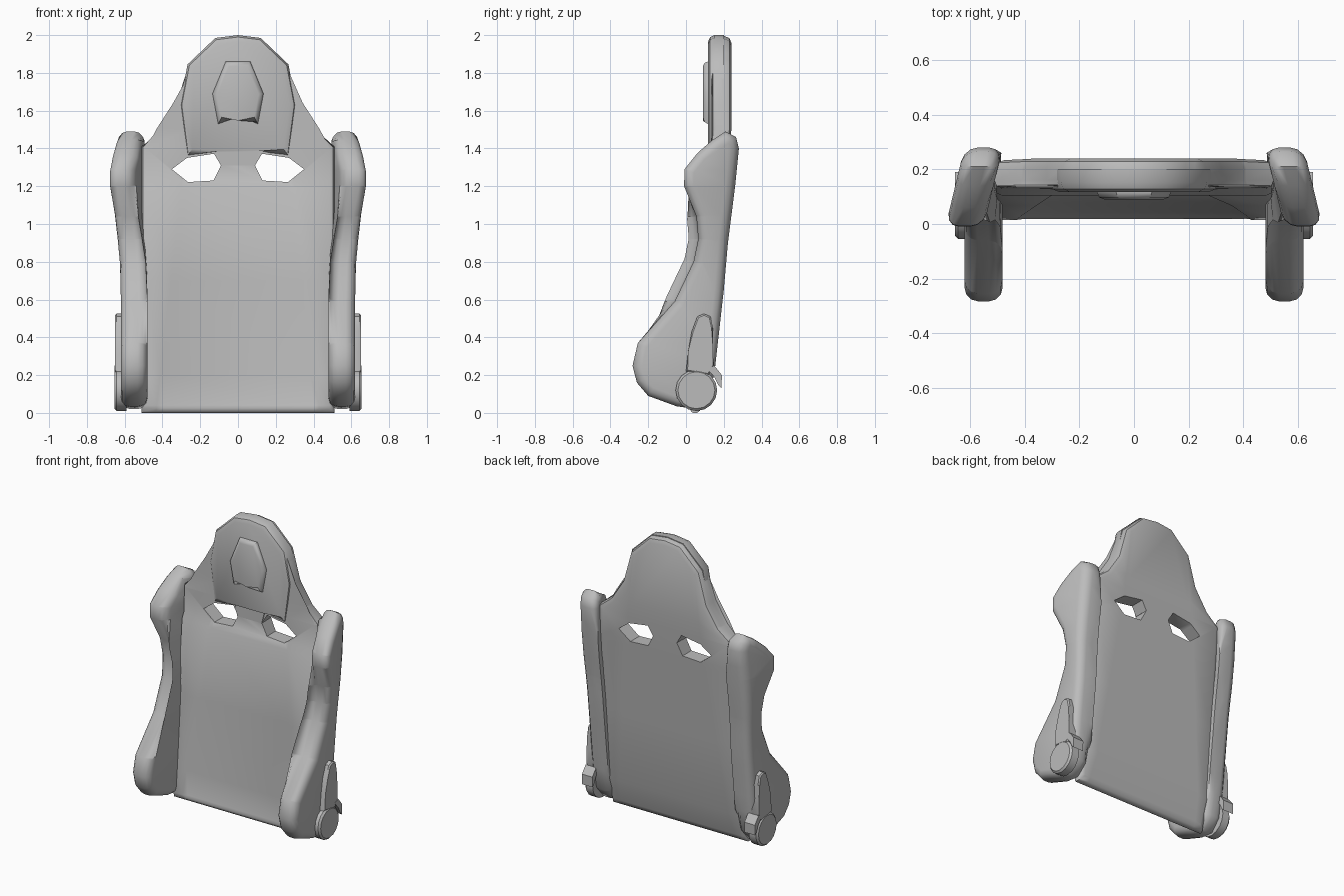
import bpy, bmesh, math
from mathutils import Vector

if "Cube" in bpy.data.objects:
    bpy.data.objects.remove(bpy.data.objects["Cube"], do_unlink=True)

grey = bpy.data.materials.new("soft grey")
grey.use_nodes = True
grey.diffuse_color = (0.5, 0.5, 0.5, 1)
grey.node_tree.nodes["Principled BSDF"].inputs["Base Color"].default_value = (0.5, 0.5, 0.5, 1)


def prism(outline, a, b, axis, bevel_a=0.0, bevel_b=0.0, segments=2):
    """Extrude a closed outline along axis from a to b and round its two rims."""
    bm = bmesh.new()
    place = (lambda p, d: (p[0], d, p[1])) if axis == "y" else (lambda p, d: (d, p[0], p[1]))
    low = [bm.verts.new(place(p, a)) for p in outline]
    high = [bm.verts.new(place(p, b)) for p in outline]
    cap_a, cap_b = bm.faces.new(low), bm.faces.new(high[::-1])
    n = len(outline)
    for i in range(n):
        j = (i + 1) % n
        bm.faces.new((low[j], low[i], high[i], high[j]))
    rims = [(list(cap_a.edges), bevel_a), (list(cap_b.edges), bevel_b)]
    for edges, size in rims:
        if size:
            bmesh.ops.bevel(bm, geom=edges, offset=size, segments=segments,
                            profile=0.5, affect="EDGES")
    bmesh.ops.recalc_face_normals(bm, faces=bm.faces)
    return bm


def cut(bm, point, normal, faces=None):
    faces = list(bm.faces) if faces is None else faces
    geom = {g for f in faces for g in (f, *f.edges, *f.verts)}
    bmesh.ops.bisect_plane(bm, geom=list(geom), plane_co=point, plane_no=normal, dist=1e-5)


def finish(bm, name, angle=42):
    mesh = bpy.data.meshes.new(name)
    bmesh.ops.recalc_face_normals(bm, faces=bm.faces)
    bm.to_mesh(mesh)
    bm.free()
    mesh.materials.append(grey)
    ob = bpy.data.objects.new(name, mesh)
    bpy.context.collection.objects.link(ob)
    smooth(ob, angle)
    return ob


def smooth(ob, angle):
    ob.data.shade_smooth()
    ob.data.set_sharp_from_angle(angle=math.radians(angle))


def both(half):
    """Complete a right-hand outline with its mirror image."""
    return half + [(-x, z) for x, z in reversed(half) if x > 0]


def mirrored(bm):
    for v in bm.verts:
        v.co.x = -v.co.x
    bmesh.ops.reverse_faces(bm, faces=bm.faces)
    return bm


def lerp(table, z):
    for (z0, y0), (z1, y1) in zip(table, table[1:]):
        if z <= z1:
            return y0 + (y1 - y0) * max(0, (z - z0) / (z1 - z0))
    return table[-1][1]


# Back panel: outline, cut into bands, then bent to a leaning profile
panel_half = [(0.51, 0.0), (0.51, 1.41), (0.41, 1.49), (0.32, 1.63),
              (0.262, 1.84), (0.118, 1.98), (0, 1.995)]
front = [(0, 0.025), (0.04, 0.015), (0.2, 0.03), (1.19, 0.105), (1.23, 0.127), (1.5, 0.135)]
back = [(0, 0.075), (0.2, 0.135), (1.3, 0.228), (1.5, 0.24)]
bm = prism(both(panel_half), 0, 0.1, "y", 0.025, 0.035)
for z in (0.04, 0.2, 0.7, 1.19, 1.23, 1.4, 1.5):
    cut(bm, (0, 0, z), (0, 0, 1))
lean = 0.13 / 1.15
for side in (-1, 1):
    for top_x in (0.3, 0.27):
        low = [f for f in bm.faces if f.calc_center_median().z < 1.19]
        cut(bm, (side * top_x, 0, 1.19), (side, 0, lean))
for v in bm.verts:
    x, t, z = abs(v.co.x), v.co.y / 0.1, v.co.z
    y0, y1 = lerp(front, z), lerp(back, z)
    # the middle of the lower front is slightly sunken
    if t < 0.01 and 0.03 < z < 1.18 and x < 0.285 + (1.19 - z) * lean:
        y0 += 0.012
    v.co.y = y0 + t * (y1 - y0)
panel = finish(bm, "back_panel")

# Two strap openings
opening = [(0.35, 1.29), (0.27, 1.35), (0.127, 1.372), (0.09, 1.31), (0.13, 1.23), (0.265, 1.222)]
for side in (-1, 1):
    cutter = finish(prism([(side * x, z) for x, z in opening], -0.3, 0.6, "y"), "opening_cutter")
    cutter.hide_render = True
    mod = panel.modifiers.new("opening", "BOOLEAN")
    mod.operation, mod.solver, mod.object = "DIFFERENCE", "EXACT", cutter
    bpy.context.view_layer.objects.active = panel
    bpy.ops.object.modifier_apply(modifier=mod.name)
    bpy.data.objects.remove(cutter, do_unlink=True)
smooth(panel, 42)

# Head cushion with a notch over the bridge between the openings
head_half = [(0.1, 1.385), (0.272, 1.355), (0.308, 1.63), (0.267, 1.845), (0.12, 1.985), (0, 2.0)]
finish(prism(both(head_half), 0.117, 0.2, "y", 0.035), "head_cushion")

# Bridge pad between the openings
finish(prism(both([(0.092, 1.31), (0.115, 1.4)]), 0.124, 0.18, "y"), "bridge_pad")

# Small neck pillow
pillow_half = [(0, 1.575), (0.105, 1.53), (0.135, 1.69), (0.065, 1.86)]
finish(prism(both(pillow_half), 0.09, 0.14, "y", 0.025), "neck_pillow", 60)

# Side bolsters: shared profile, with the upper wing splayed outwards
bolster = [(0.21, 1.49), (0.265, 1.46), (0.28, 1.4), (0.26, 1.2), (0.222, 0.9), (0.2, 0.65),
           (0.155, 0.25), (0.13, 0.1), (0.06, 0.02), (-0.05, 0.035), (-0.2, 0.09),
           (-0.26, 0.16), (-0.283, 0.25), (-0.255, 0.37), (-0.06, 0.59), (0.04, 0.8),
           (0.065, 0.92), (0.055, 1.04), (-0.01, 1.2), (-0.008, 1.29), (0.06, 1.375), (0.14, 1.445)]
# Recliner lever and the catch hooked over the pivot
lever = [(0.0, 0.22), (0.012, 0.33), (0.03, 0.43), (0.06, 0.51), (0.095, 0.525), (0.13, 0.51),
         (0.143, 0.45), (0.135, 0.35), (0.15, 0.25), (0.12, 0.2)]
catch = [(0.11, 0.235), (0.15, 0.25), (0.19, 0.2), (0.188, 0.13), (0.172, 0.145), (0.15, 0.19)]
pivot = [(0.055 + 0.11 * math.cos(a * math.tau / 16), 0.12 + 0.11 * math.sin(a * math.tau / 16))
         for a in range(16)]

for name, flip in (("left", False), ("right", True)):
    bm = prism(bolster, 0.48, 0.62, "x", 0.05, 0.05, 3)
    for z in (0.37, 0.59, 0.8, 0.92, 1.04, 1.2, 1.29):
        cut(bm, (0, 0, z), (0, 0, 1))
    for v in bm.verts:
        splay = min(1, max(0, (v.co.z - 0.75) / 0.4))
        v.co.x += splay * (0.005 + 0.24 * (0.26 - v.co.y))
    parts = [(bm, "side_bolster", 55),
             (prism(pivot, 0.59, 0.655, "x", 0, 0.012, 1), "recliner_pivot", 40),
             (prism(lever, 0.6, 0.652, "x", 0, 0.008, 1), "recliner_lever", 40),
             (prism(catch, 0.575, 0.654, "x"), "recliner_catch", 30)]
    for part, label, angle in parts:
        finish(mirrored(part) if flip else part, name + "_" + label, angle)
